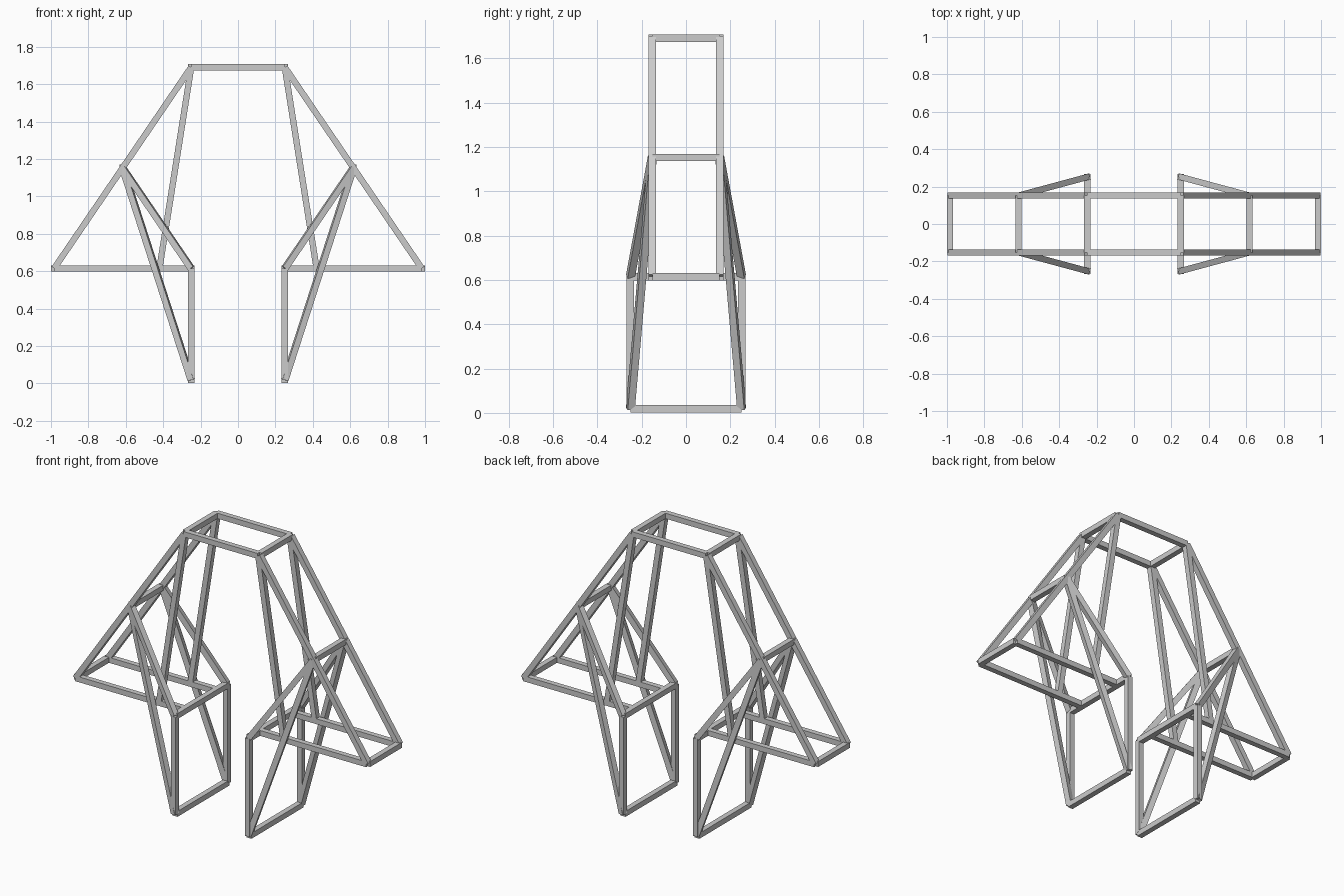
import bpy
from mathutils import Vector, Matrix

if "Cube" in bpy.data.objects:
    bpy.data.objects.remove(bpy.data.objects["Cube"])

T = 0.033                      # square beam thickness
TOP, MID, LOW, BASE = 1.691, 1.153, 0.615, 0.018
YI, YO = 0.152, 0.251          # half depth of the body and of the legs
XI, XM, XO = 0.25, 0.617, 0.983


def beam(name, a, b):
    """Square beam with flat ends from a to b."""
    a, b = Vector(a), Vector(b)
    d = (b - a).normalized()
    ref = Vector((1, 0, 0)) if abs(d.z) > 0.999 else Vector((0, 0, 1))
    u = ref.cross(d).normalized()
    v = d.cross(u)
    bpy.ops.mesh.primitive_cube_add(size=1)
    ob = bpy.context.object
    ob.name = name
    rot = Matrix((u, v, d)).transposed().to_4x4()
    scale = Matrix.Diagonal((T, T, (b - a).length, 1))
    ob.data.transform(Matrix.Translation((a + b) / 2) @ rot @ scale)


# Long top rails
for sy in (-1, 1):
    beam("top_rail", (-XI, sy * YI, TOP), (XI, sy * YI, TOP))

for sx in (-1, 1):
    # Cross bars running front to back
    for name, x, z, y in (("top_cross_bar", XI, TOP, YI),
                          ("middle_cross_bar", XM, MID, YI),
                          ("outer_cross_bar", XO, LOW, YI),
                          ("knee_cross_bar", XI, LOW, YO),
                          ("foot_bar", XI, BASE, YO)):
        beam(name, (sx * x, -y, z), (sx * x, y, z))

    for sy in (-1, 1):
        def p(x, y, z):
            return (sx * x, sy * y, z)
        # Body side frames
        beam("outer_slope", p(XI, YI, TOP), p(XO, YI, LOW))
        beam("inner_post", p(XI, YI, TOP), p(0.42, YI, LOW))
        beam("lower_rail", p(XI, YI, LOW), p(XO, YI, LOW))
        # Splayed legs
        beam("leg_post", p(XI, YO, BASE), p(XI, YO, LOW))
        beam("short_brace", p(XM, YI, MID), p(XI, YO, LOW))
        beam("long_brace", p(XM, YI, MID), p(XI, YO, BASE))
